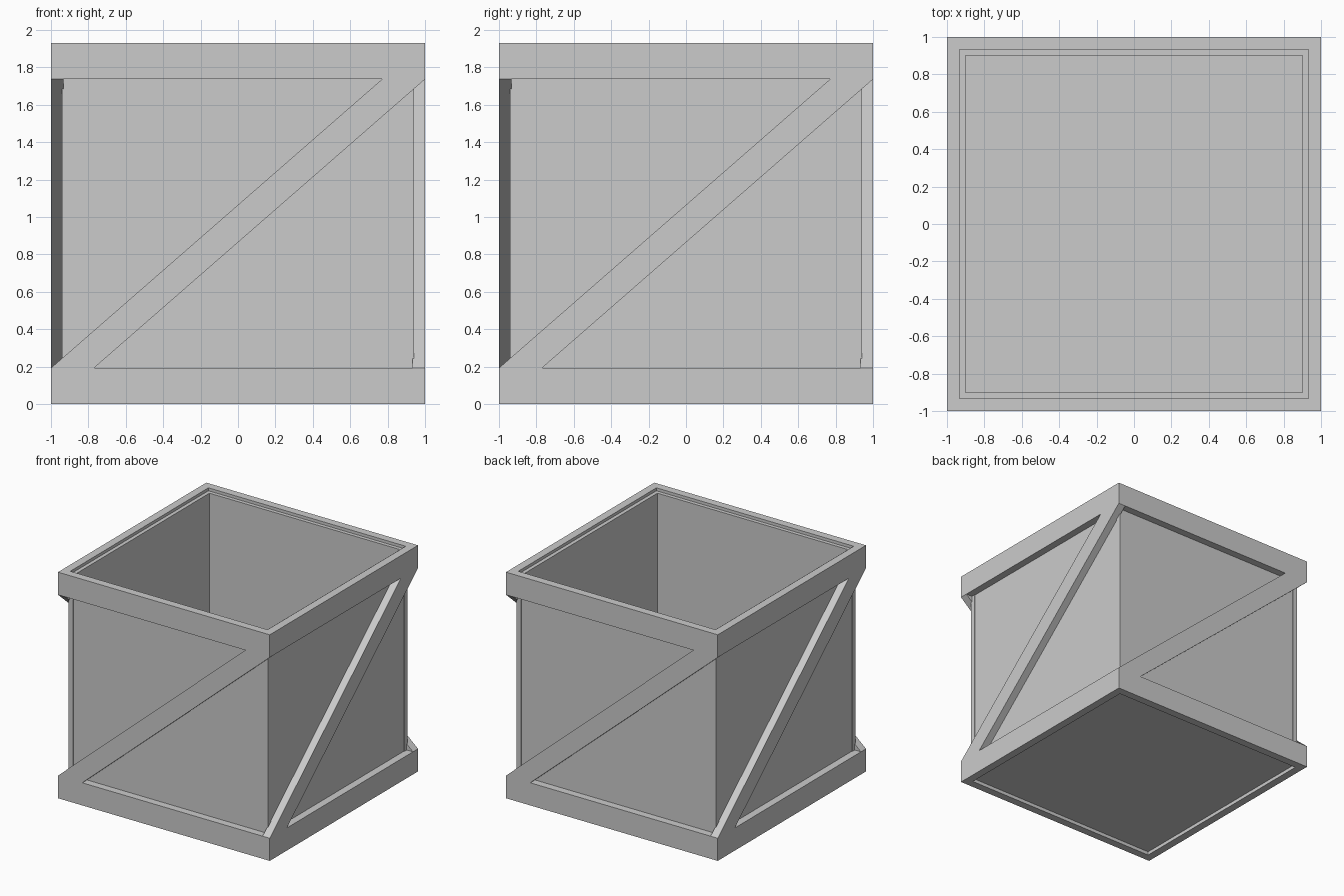
import bpy, bmesh, math
from mathutils import Matrix

if "Cube" in bpy.data.objects:
    bpy.data.objects.remove(bpy.data.objects["Cube"])

H = 1.93       # total height
BAND = 0.193   # height of the frame bands
OUT = 1.0      # outer face of frame
RIM = 0.932    # inner face of frame
POST = 0.941   # outer face of corner posts
PANEL = 0.936  # outer face of wall panels
IN = 0.9       # inner face of walls


def make(name, bm):
    bmesh.ops.recalc_face_normals(bm, faces=bm.faces)
    mesh = bpy.data.meshes.new(name)
    bm.to_mesh(mesh)
    bm.free()
    obj = bpy.data.objects.new(name, mesh)
    bpy.context.collection.objects.link(obj)
    return obj


def box(name, lo, hi, turn=0):
    bm = bmesh.new()
    bmesh.ops.create_cube(bm, size=1)
    for v in bm.verts:
        v.co = [(a + b) / 2 + c * (b - a) for a, b, c in zip(lo, hi, v.co)]
    bm.transform(Matrix.Rotation(turn, 4, 'Z'))
    return make(name, bm)


def square_ring(name, outer, inner, z0, z1):
    bm = bmesh.new()
    corners = [(-1, -1), (1, -1), (1, 1), (-1, 1)]
    loops = [[bm.verts.new((x * r, y * r, z)) for x, y in corners]
             for r, z in ((outer, z0), (outer, z1), (inner, z1), (inner, z0))]
    for a, b in zip(loops, loops[1:] + loops[:1]):
        for i in range(4):
            j = (i + 1) % 4
            bm.faces.new((a[i], a[j], b[j], b[i]))
    return make(name, bm)


def brace(name, turn):
    # parallelogram outline in x/z, extruded inward from the front face
    outline = [(-1, BAND), (-0.77, BAND), (1, H - BAND), (0.77, H - BAND)]
    bm = bmesh.new()
    # ends follow the mitre so neighbouring braces share the corner cleanly
    face = bm.faces.new([bm.verts.new((x, -OUT, z)) for x, z in outline])
    ext = bmesh.ops.extrude_face_region(bm, geom=[face], use_keep_orig=True)
    for v in ext['geom']:
        if isinstance(v, bmesh.types.BMVert):
            v.co.y = -RIM
    bm.transform(Matrix.Rotation(turn, 4, 'Z'))
    return make(name, bm)


# Frame bands
square_ring("bottom_frame", OUT, RIM, 0, BAND)
square_ring("top_frame", OUT, RIM, H - BAND, H)

# Four identical sides: panel, corner post, diagonal brace
for i, side in enumerate(("front", "right", "back", "left")):
    turn = i * math.pi / 2
    box(side + "_panel", (-IN, -PANEL, 0.03), (IN, -IN, 1.905), turn)
    box(side + "_corner_post", (IN, -POST, 0.03), (POST, -IN, 1.905), turn)
    brace(side + "_brace", turn)

# Recessed floor
box("floor", (-IN, -IN, 0.03), (IN, IN, 0.065))
